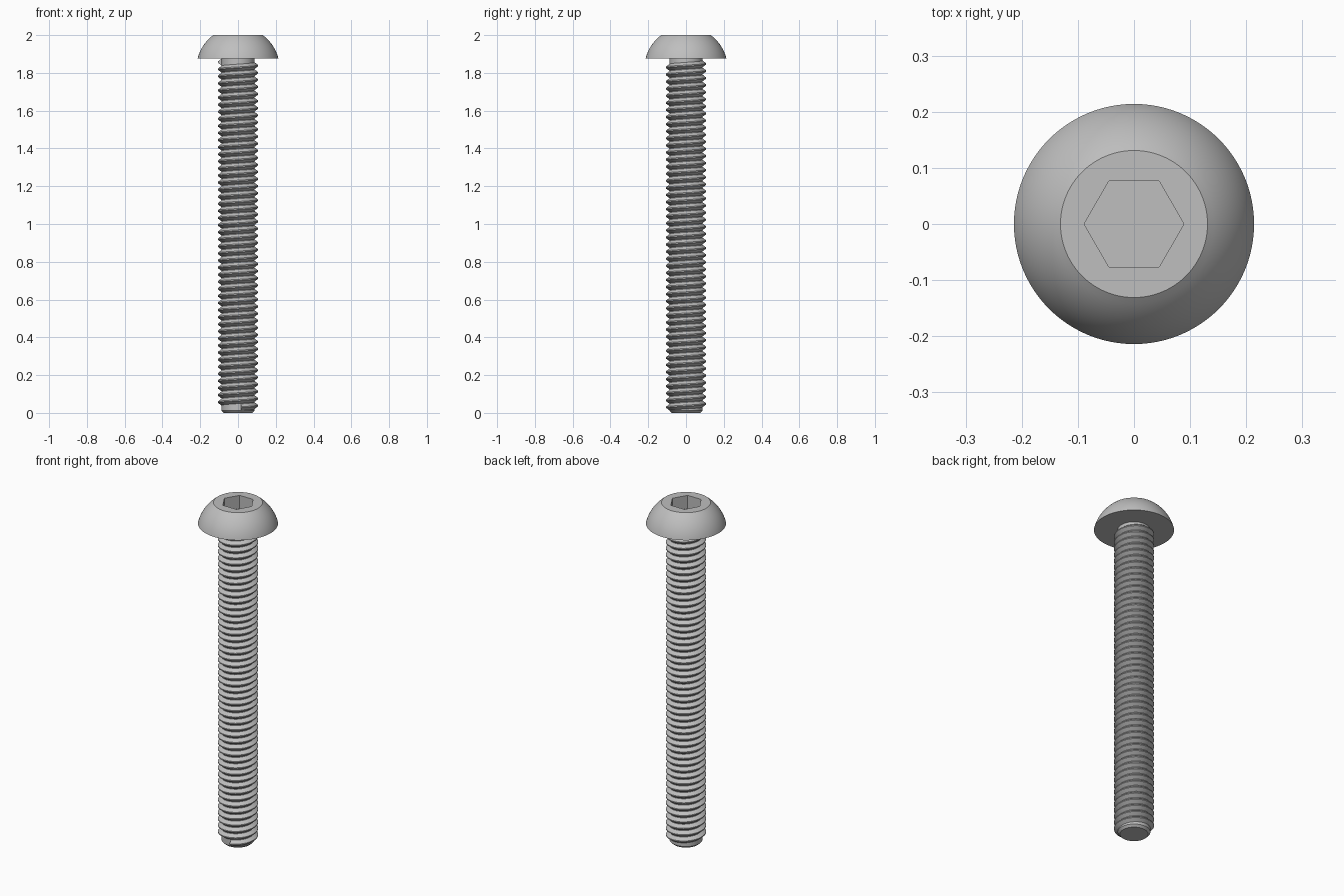
import bpy
import bmesh
from math import sin, cos, pi, radians, sqrt

cube = bpy.data.objects.get("Cube")
if cube:
    bpy.data.objects.remove(cube, do_unlink=True)

steel = bpy.data.materials.new("grey steel")
steel.use_nodes = True
GREY = (0.52, 0.52, 0.52, 1)
steel.diffuse_color = GREY
steel.node_tree.nodes["Principled BSDF"].inputs["Base Color"].default_value = GREY


def skin(name, rings, closed=True):
    """Join equal rings of points into a capped solid with smooth shading."""
    bm = bmesh.new()
    loops = [[bm.verts.new(p) for p in ring] for ring in rings]
    n = len(loops[0])
    for a, b in zip(loops, loops[1:]):
        for i in range(n):
            j = (i + 1) % n
            bm.faces.new((a[i], a[j], b[j], b[i]))
    bm.faces.new(loops[0])
    bm.faces.new(loops[-1])
    bmesh.ops.recalc_face_normals(bm, faces=bm.faces[:])
    mesh = bpy.data.meshes.new(name)
    bm.to_mesh(mesh)
    bm.free()
    mesh.materials.append(steel)
    obj = bpy.data.objects.new(name, mesh)
    bpy.context.collection.objects.link(obj)
    bpy.ops.object.select_all(action="DESELECT")
    obj.select_set(True)
    bpy.context.view_layer.objects.active = obj
    bpy.ops.object.shade_smooth_by_angle(angle=radians(30))
    return obj


def circle(radius, z, n=96):
    return [(radius * cos(2 * pi * i / n), radius * sin(2 * pi * i / n), z)
            for i in range(n)]


def hexagon(apothem, z, n=96):
    """Hexagon with corners on the x axis, divided to match a circle."""
    points = []
    for i in range(n):
        a = 2 * pi * i / n
        r = apothem / cos(2 * pi * (i % (n // 6)) / n - pi / 6)
        points.append((r * cos(a), r * sin(a), z))
    return points


# Domed head with a flat top and a hexagonal socket
BASE, TOP, RIM, FLAT = 1.876, 2.0, 0.214, 0.131
height = TOP - BASE
drop = (RIM**2 - FLAT**2 - height**2) / (2 * height)
dome = sqrt(RIM**2 + drop**2)
STEPS = 14
rings = []
for k in range(STEPS + 1):
    z = height * k / STEPS
    rings.append(circle(sqrt(dome**2 - (z + drop)**2), BASE + z))
rings += [hexagon(0.077, TOP), hexagon(0.077, TOP - 0.078)]
skin("head", rings)

# Plain core of the shank with a chamfered tip
ROOT, CREST = 0.0875, 0.107
skin("shank_core", [circle(0.075, 0), circle(ROOT, 0.012), circle(ROOT, BASE + 0.004)])

# Right-handed helical thread
PITCH, TURNS, SEGMENTS = 0.0375, 48.72, 40
START_Z, START_ANGLE = 0.03, radians(-80)
section = [(ROOT - 0.003, -0.0175), (ROOT, -0.0175), (CREST, -0.003),
           (CREST, 0.003), (ROOT, 0.0175), (ROOT - 0.003, 0.0175)]
count = round(TURNS * SEGMENTS)
rings = []
for s in range(count + 1):
    turn = TURNS * s / count
    a = START_ANGLE + 2 * pi * turn
    rings.append([(r * cos(a), r * sin(a), START_Z + PITCH * turn + dz)
                  for r, dz in section])
skin("thread", rings)
